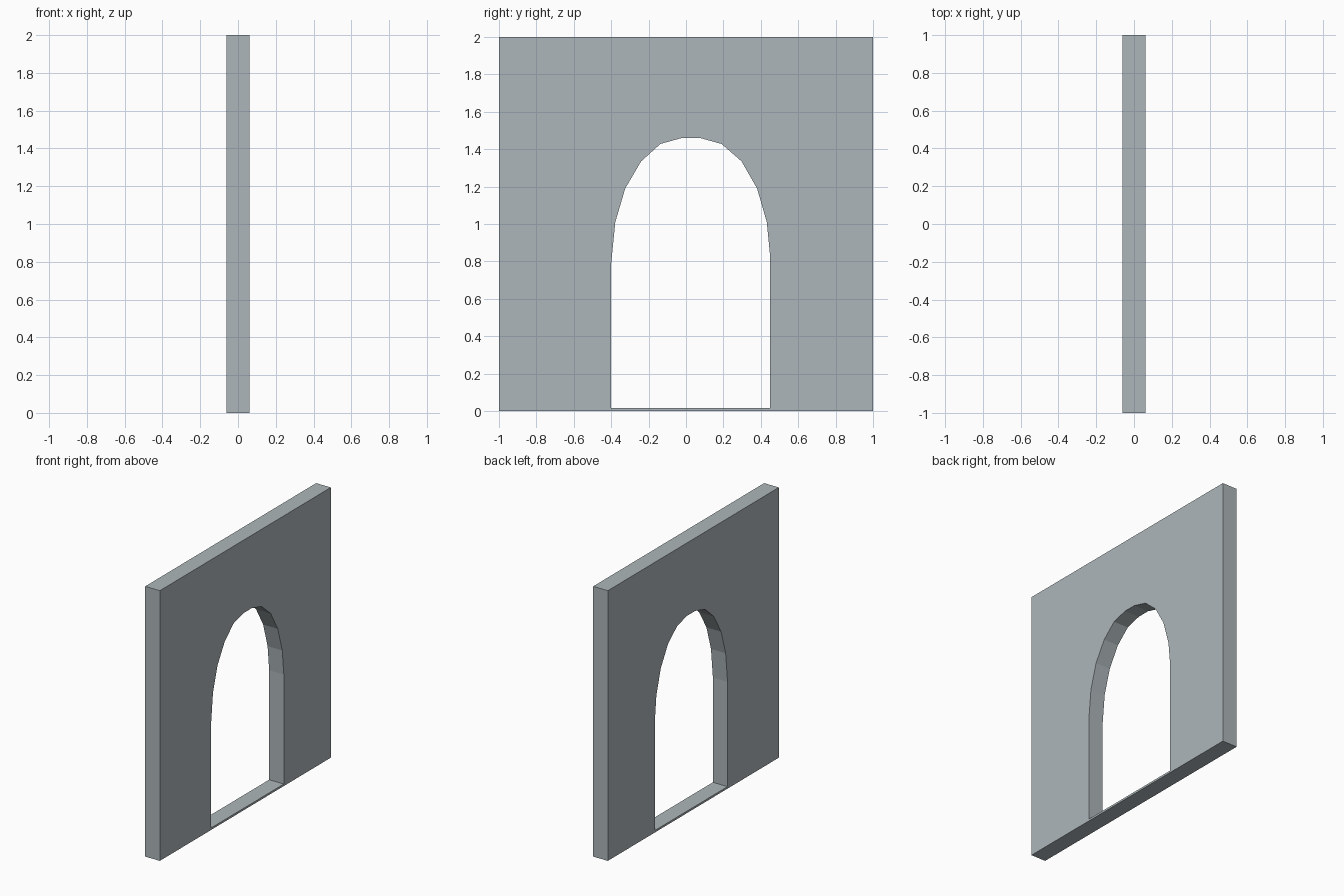
import bpy, bmesh

if "Cube" in bpy.data.objects:
    bpy.data.objects.remove(bpy.data.objects["Cube"])

HALF_THICK = 0.06

# wall outline and arched opening, both as (y, z)
outline = [(-1, 0), (1, 0), (1, 2), (-1, 2)]
opening = [(-0.4, 0.015), (-0.4, 0.79), (-0.378, 1.01), (-0.325, 1.19),
           (-0.24, 1.335), (-0.137, 1.428), (-0.022, 1.46), (0.075, 1.46),
           (0.19, 1.428), (0.297, 1.335), (0.38, 1.19), (0.432, 1.01),
           (0.45, 0.825), (0.45, 0.015)]


def add_loop(bm, points):
    verts = [bm.verts.new((-HALF_THICK, y, z)) for y, z in points]
    return [bm.edges.new((v, verts[i - 1])) for i, v in enumerate(verts)]


# wall with doorway: fill between the two loops, then give it thickness
bm = bmesh.new()
edges = add_loop(bm, outline) + add_loop(bm, opening)
bmesh.ops.triangle_fill(bm, use_beauty=True, use_dissolve=False, edges=edges)
ext = bmesh.ops.extrude_face_region(bm, geom=bm.faces[:], use_keep_orig=True)
moved = [g for g in ext["geom"] if isinstance(g, bmesh.types.BMVert)]
bmesh.ops.translate(bm, verts=moved, vec=(2 * HALF_THICK, 0, 0))
bmesh.ops.recalc_face_normals(bm, faces=bm.faces[:])

mesh = bpy.data.meshes.new("arched_wall")
bm.to_mesh(mesh)
bm.free()
wall = bpy.data.objects.new("arched_wall", mesh)
bpy.context.collection.objects.link(wall)

# single flat stone grey
grey = bpy.data.materials.new("stone_grey")
grey.diffuse_color = (0.42, 0.47, 0.49, 1)
grey.use_nodes = True
grey.node_tree.nodes["Principled BSDF"].inputs["Base Color"].default_value = grey.diffuse_color
mesh.materials.append(grey)
